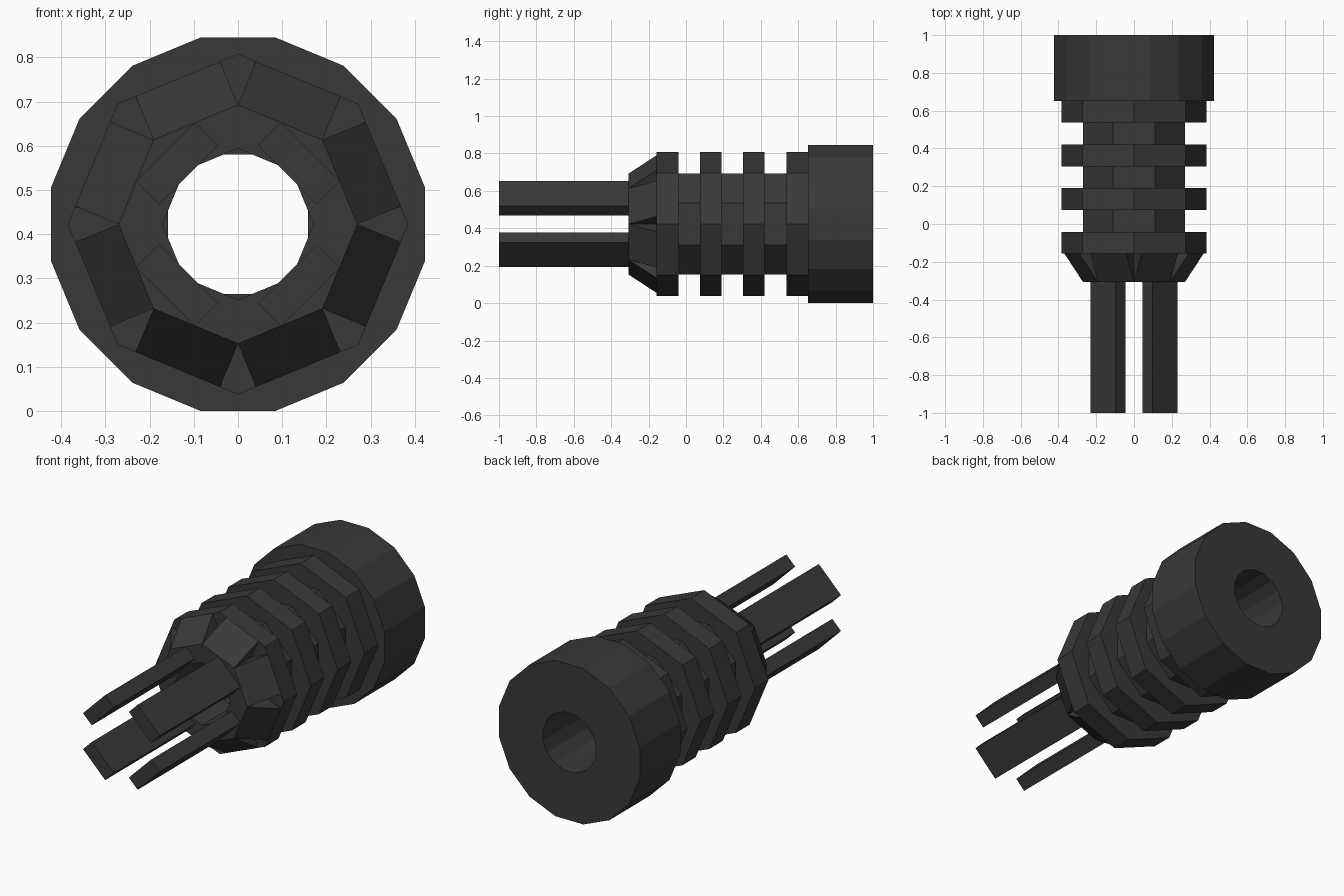
import bpy, bmesh, math

if "Cube" in bpy.data.objects:
    bpy.data.objects.remove(bpy.data.objects["Cube"])

AXIS_Z = 0.4225          # height of the long axis
BORE = 0.158             # distance from axis to bore flats
STEP = 0.1156            # length of one rib or groove
Y_RIB = -0.157           # front of first rib
Y_NOSE = -0.307          # front of nose

mat = bpy.data.materials.new("dark grey")
mat.diffuse_color = (0.04, 0.04, 0.04, 1)
mat.use_nodes = True
mat.node_tree.nodes["Principled BSDF"].inputs["Base Color"].default_value = mat.diffuse_color


def finish(name, bm):
    bmesh.ops.recalc_face_normals(bm, faces=bm.faces)
    me = bpy.data.meshes.new(name)
    bm.to_mesh(me)
    bm.free()
    me.materials.append(mat)
    ob = bpy.data.objects.new(name, me)
    bpy.context.collection.objects.link(ob)
    return ob


def polar(bm, r, a, y, t=0.0):
    """Point at radius r in direction a, shifted t sideways."""
    return bm.verts.new((r * math.cos(a) - t * math.sin(a), y,
                         AXIS_Z + r * math.sin(a) + t * math.cos(a)))


def tube(name, sides, radius, y0, y1, turn):
    """Faceted tube along y; turn is the angle of its first corner."""
    bm = bmesh.new()
    inner = BORE / math.cos(math.pi / sides)
    loops = [[polar(bm, r, turn + math.tau * i / sides, y) for i in range(sides)]
             for r, y in ((radius, y0), (radius, y1), (inner, y1), (inner, y0))]
    for k in range(4):
        a, b = loops[k], loops[(k + 1) % 4]
        for i in range(sides):
            j = (i + 1) % sides
            bm.faces.new((a[i], a[j], b[j], b[i]))
    return finish(name, bm)


def prism(name, a, front, back, half):
    """Block from (radius, y) outline, extended half to each side of direction a."""
    bm = bmesh.new()
    outline = front + back
    l = [polar(bm, r, a, y, -half) for r, y in outline]
    m = [polar(bm, r, a, y, half) for r, y in outline]
    bm.faces.new(l)
    bm.faces.new(m)
    n = len(outline)
    for i in range(n):
        j = (i + 1) % n
        bm.faces.new((l[i], l[j], m[j], m[i]))
    return finish(name, bm)


# Alternating ribs (corner up) and grooves (flat up)
for k in range(7):
    y = Y_RIB + k * STEP
    if k % 2 == 0:
        tube("rib", 8, 0.385, y, y + STEP, 0)
    else:
        tube("groove", 8, 0.292, y, y + STEP, math.pi / 8)

# Rear collar
tube("collar", 16, 0.4308, Y_RIB + 7 * STEP, 1.0, math.pi / 16)

# Nose core with eight sloped wedges
tube("nose", 8, 0.27, Y_NOSE, Y_RIB, 0)
flat, top = 0.27 * math.cos(math.pi / 8), 0.385 * math.cos(math.pi / 8)
for i in range(8):
    prism("nose_wedge", math.pi / 8 + i * math.pi / 4,
          [(flat, Y_NOSE)], [(top, Y_RIB), (flat, Y_RIB)],
          0.27 * math.sin(math.pi / 8))

# Four flat prongs
for i in range(4):
    prism("prong", math.pi / 4 + i * math.pi / 2,
          [(BORE, -1.0), (0.232, -1.0)], [(0.232, Y_NOSE), (BORE, Y_NOSE)], 0.094)
